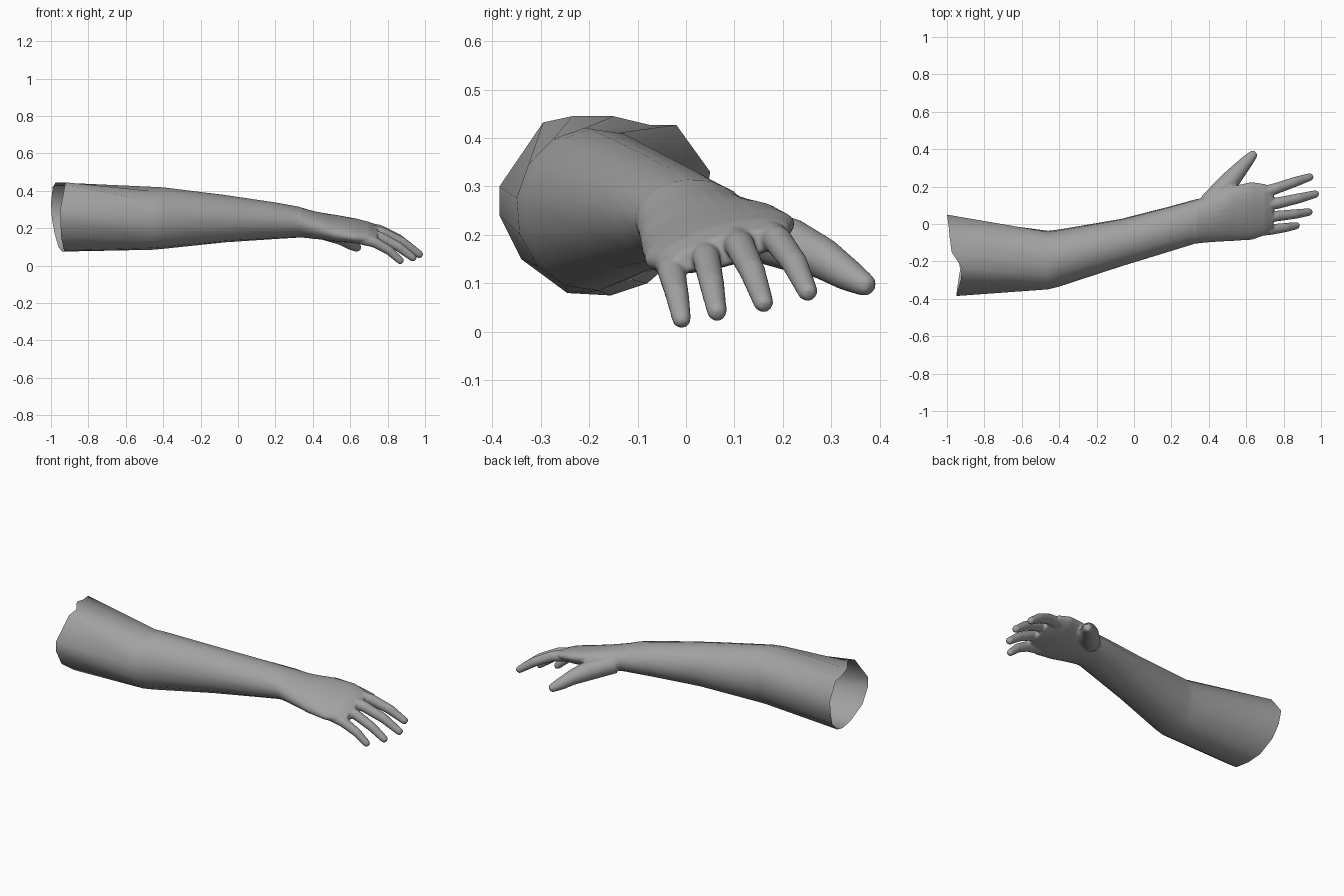
import bpy, bmesh, math
from mathutils import Vector

if "Cube" in bpy.data.objects:
    bpy.data.objects.remove(bpy.data.objects["Cube"])

skin = bpy.data.materials.new("grey_skin")
skin.diffuse_color = (0.36, 0.36, 0.36, 1)
skin.use_nodes = True
skin.node_tree.nodes["Principled BSDF"].inputs["Base Color"].default_value = skin.diffuse_color


def skin_rings(bm, rings, cap_start=True, cap_end=True):
    """Join rings of points into one tube."""
    loops = [[bm.verts.new(p) for p in r] for r in rings]
    n = len(loops[0])
    for a, b in zip(loops, loops[1:]):
        for i in range(n):
            j = (i + 1) % n
            bm.faces.new((a[i], a[j], b[j], b[i]))
    if cap_start:
        bm.faces.new(loops[0][::-1])
    if cap_end:
        bm.faces.new(loops[-1])


def oval(x, cy, cz, a, b, roll=0.0, n=14, start=0.31):
    """Oval cross-section facing along x."""
    pts = []
    for i in range(n):
        t = start + 2 * math.pi * i / n
        u, v = a * math.cos(t), b * math.sin(t)
        pts.append((x, cy + u * math.cos(roll) - v * math.sin(roll),
                    cz + u * math.sin(roll) + v * math.cos(roll)))
    return pts


def digit(bm, path, n=16):
    """Tapered tube with a rounded tip; path holds (x, y, z, radius)."""
    pts = [Vector(p[:3]) for p in path]
    radii = [p[3] for p in path]
    end = (pts[-1] - pts[-2]).normalized()
    tip, r = pts[-1].copy(), radii[-1]
    for along, scale in ((0.5, 0.85), (0.85, 0.5)):
        pts.append(tip + end * r * along)
        radii.append(r * scale)
    rings = []
    for i, p in enumerate(pts):
        d = (pts[min(i + 1, len(pts) - 1)] - pts[max(i - 1, 0)]).normalized()
        side = Vector((0, 0, 1)).cross(d).normalized()
        up = d.cross(side)
        rings.append([p + radii[i] * (side * math.cos(2 * math.pi * k / n)
                                      + up * math.sin(2 * math.pi * k / n))
                      for k in range(n)])
    skin_rings(bm, rings)


def finish(bm, name):
    bmesh.ops.recalc_face_normals(bm, faces=bm.faces)
    me = bpy.data.meshes.new(name)
    bm.to_mesh(me)
    bm.free()
    me.materials.append(skin)
    me.polygons.foreach_set("use_smooth", [True] * len(me.polygons))
    ob = bpy.data.objects.new(name, me)
    bpy.context.collection.objects.link(ob)
    return ob


# Arm: open, ragged upper end, bent elbow, tapering to the wrist
upper_end = [(-1.0, .05, .33), (-.99, -.02, .427), (-.985, -.075, .427),
             (-.975, -.15, .445), (-.92, -.235, .445), (-.925, -.295, .432),
             (-.95, -.385, .30), (-.95, -.385, .24), (-.945, -.34, .15),
             (-.93, -.245, .08), (-.94, -.155, .075), (-.96, -.08, .10),
             (-.98, 0, .17), (-.995, .035, .25)]
bm = bmesh.new()
skin_rings(bm, [upper_end,
                oval(-.46, -.193, .253, .158, .169),
                oval(-.40, -.182, .254, .154, .165),
                oval(-.07, -.100, .251, .128, .127),
                oval(.20, -.024, .240, .121, .098),
                oval(.325, .0125, .2325, .119, .083),
                oval(.36, .019, .227, .119, .077, .06)],
           cap_start=False, cap_end=False)
finish(bm, "arm")

# Hand: palm and digits blended into one smooth skin
bm = bmesh.new()
skin_rings(bm, [oval(*s, n=28) for s in (
    (.27, -.004, .236, .108, .080, 0),
    (.33, .0125, .2325, .118, .082, 0),
    (.40, .027, .218, .126, .074, .12),
    (.52, .055, .200, .150, .064, .25),
    (.63, .070, .186, .160, .053, .27),
    (.70, .077, .178, .142, .043, .27),
    (.745, .080, .168, .115, .030, .27))])

digits = {
    "index": [(.64, .155, .21, .034), (.76, .190, .188, .030),
              (.86, .225, .140, .027), (.94, .251, .083, .021)],
    "middle": [(.64, .095, .20, .034), (.77, .112, .176, .031),
               (.88, .137, .125, .027), (.97, .160, .060, .021)],
    "ring": [(.64, .032, .175, .034), (.76, .042, .152, .029),
             (.86, .053, .100, .026), (.935, .064, .042, .021)],
    "little": [(.62, -.035, .155, .034), (.73, -.030, .125, .029),
               (.81, -.019, .080, .025), (.868, -.009, .026, .020)],
    "thumb": [(.40, .110, .210, .055), (.50, .215, .180, .055),
              (.56, .285, .150, .043), (.605, .335, .117, .034),
              (.635, .368, .098, .025)]}
for path in digits.values():
    digit(bm, path)
hand = finish(bm, "hand")
remesh = hand.modifiers.new("blend", 'REMESH')
remesh.mode = 'VOXEL'
remesh.voxel_size = 0.006
remesh.use_smooth_shade = True
soft = hand.modifiers.new("soften", 'SMOOTH')
soft.factor = 0.5
soft.iterations = 6
